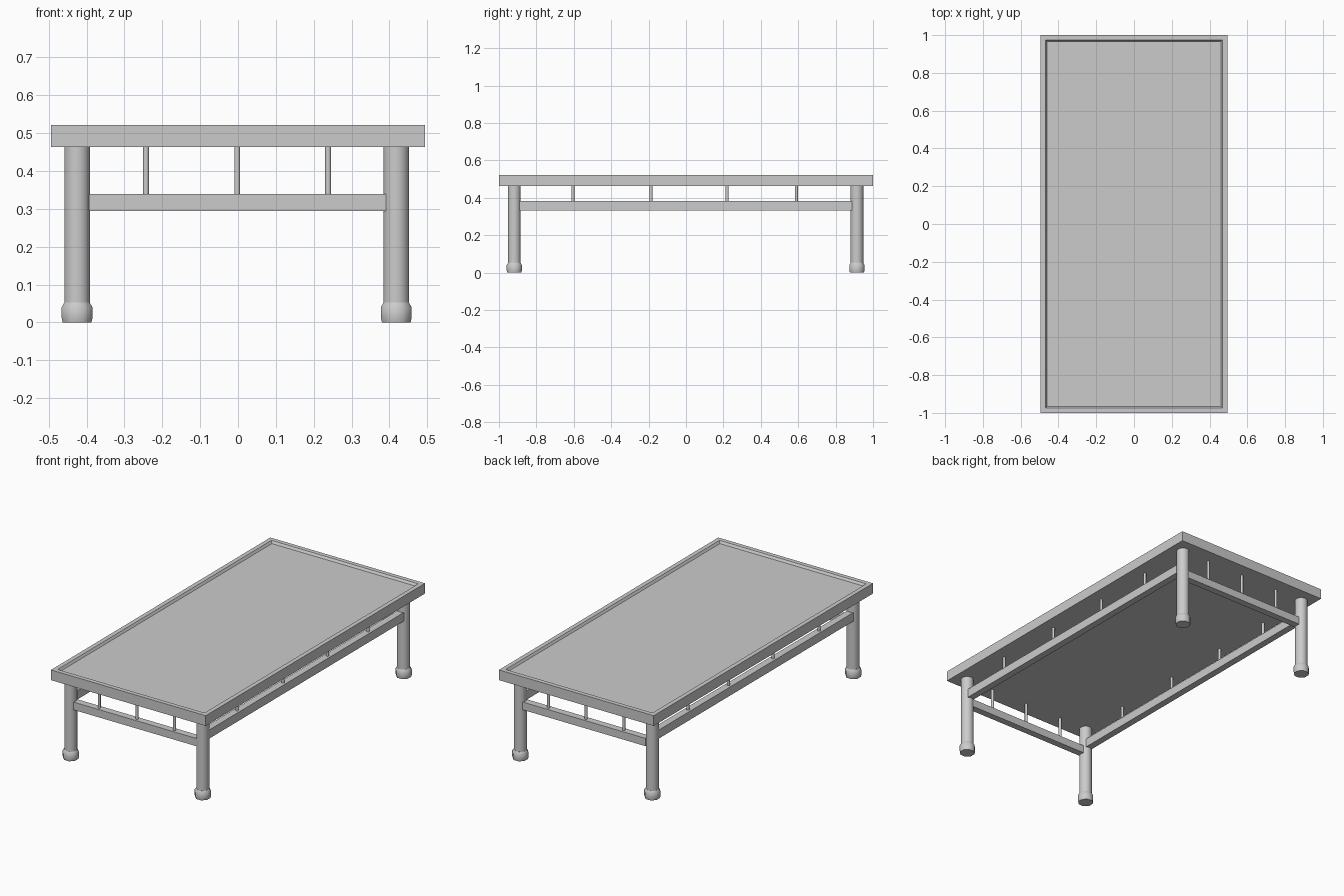
import bpy
import bmesh
import math

if "Cube" in bpy.data.objects:
    bpy.data.objects.remove(bpy.data.objects["Cube"], do_unlink=True)

GREY = (0.6, 0.6, 0.6, 1)
mat = bpy.data.materials.new("plain grey")
mat.use_nodes = True
mat.diffuse_color = GREY
mat.node_tree.nodes["Principled BSDF"].inputs["Base Color"].default_value = GREY

TOP_Z, UNDER_Z = 0.522, 0.463


def finish(bm, name, smooth=False):
    bmesh.ops.recalc_face_normals(bm, faces=bm.faces)
    mesh = bpy.data.meshes.new(name)
    bm.to_mesh(mesh)
    bm.free()
    mesh.materials.append(mat)
    obj = bpy.data.objects.new(name, mesh)
    bpy.context.collection.objects.link(obj)
    if smooth:
        bpy.ops.object.select_all(action="DESELECT")
        obj.select_set(True)
        bpy.context.view_layer.objects.active = obj
        bpy.ops.object.shade_smooth_by_angle(angle=math.radians(50))
    return obj


def box_mesh(centre, size):
    bm = bmesh.new()
    bmesh.ops.create_cube(bm, size=1)
    bmesh.ops.scale(bm, vec=size, verts=bm.verts)
    bmesh.ops.translate(bm, vec=centre, verts=bm.verts)
    return bm


def lathe(name, x, y, profile, sides):
    """Closed turned solid from (radius, height) pairs."""
    bm = bmesh.new()
    rings = []
    for r, z in profile:
        angles = [(i + 0.5) * math.tau / sides for i in range(sides)]
        rings.append([bm.verts.new((x + r * math.cos(a), y + r * math.sin(a), z))
                      for a in angles])
    for low, high in zip(rings, rings[1:]):
        for i in range(sides):
            j = (i + 1) % sides
            bm.faces.new((low[i], low[j], high[j], high[i]))
    bm.faces.new(rings[0][::-1])
    bm.faces.new(rings[-1])
    return finish(bm, name, smooth=True)


# Tabletop with a shallow sunken panel and sloped border
bm = box_mesh((0, 0, (TOP_Z + UNDER_Z) / 2), (0.988, 2, TOP_Z - UNDER_Z))
panel = max(bm.faces, key=lambda f: f.calc_center_median().z)
bmesh.ops.inset_region(bm, faces=[panel], thickness=0.036)
bmesh.ops.inset_region(bm, faces=[panel], thickness=0.012, depth=-0.013)
finish(bm, "tabletop")

# Legs and feet
for x, x_name in ((-0.425, "right"), (0.418, "left")):
    for y, y_name in ((-0.918, "front"), (0.914, "back")):
        lathe(f"{y_name}_{x_name}_leg", x, y, [(0.034, 0.03), (0.034, UNDER_Z)], 24)
        lathe(f"{y_name}_{x_name}_foot", x, y,
              [(0.041, 0), (0.044, 0.012), (0.044, 0.04), (0.036, 0.053)], 8)

# Short rails with three spindles each
for y, name in ((-0.918, "front"), (0.914, "back")):
    finish(box_mesh((0, y, 0.317), (0.788, 0.04, 0.045)), f"{name}_rail")
    for i, x in enumerate((-0.243, -0.002, 0.238)):
        lathe(f"{name}_spindle_{i + 1}", x, y, [(0.008, 0.33), (0.008, UNDER_Z)], 12)

# Long rails with four spindles each
for x, name in ((-0.425, "right"), (0.418, "left")):
    finish(box_mesh((x, 0, 0.357), (0.04, 1.78, 0.05)), f"{name}_side_rail")
    for i, y in enumerate((-0.605, -0.187, 0.22, 0.59)):
        lathe(f"{name}_side_spindle_{i + 1}", x, y, [(0.008, 0.37), (0.008, UNDER_Z)], 12)
